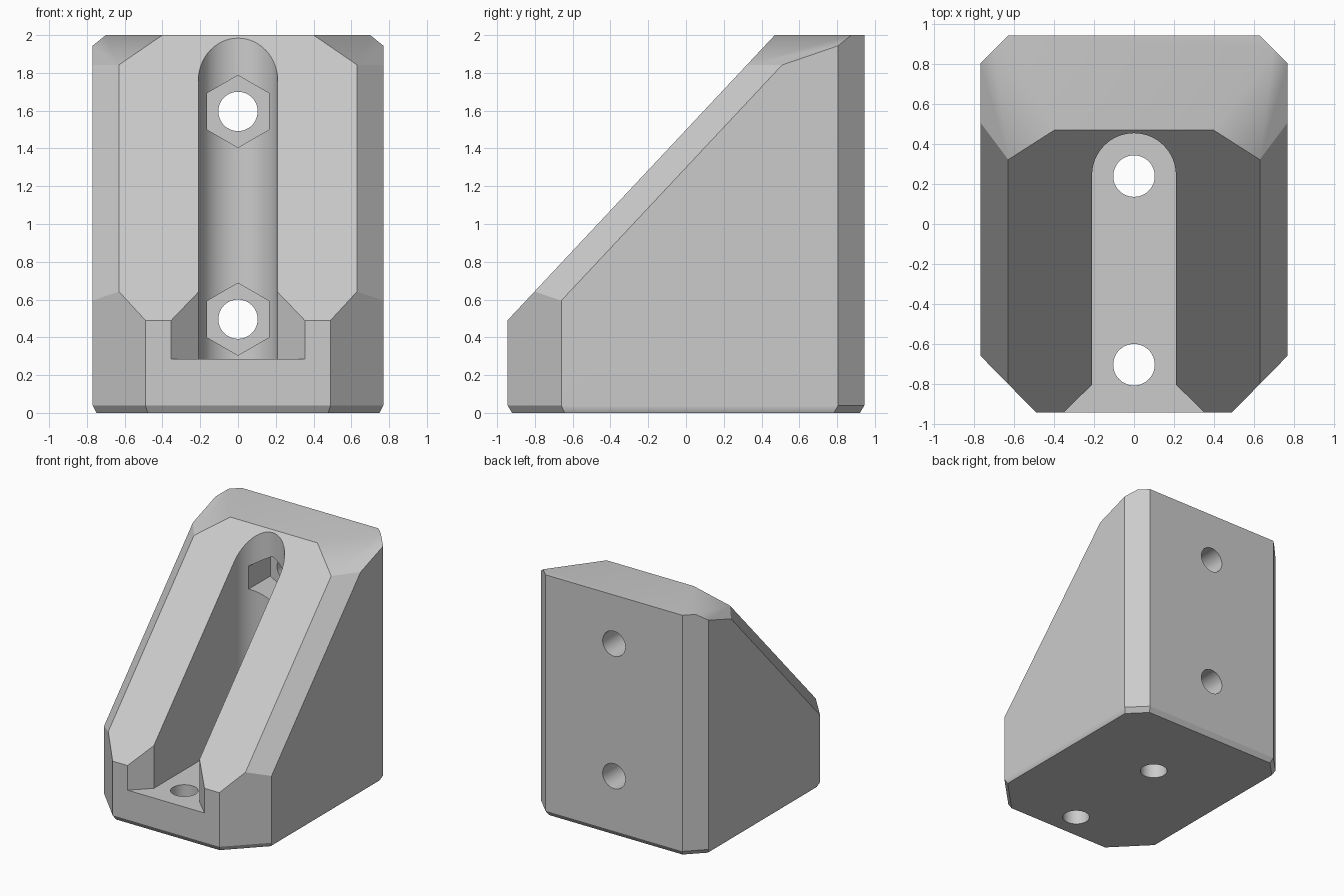
import bpy, bmesh, math
from mathutils import Vector

cube = bpy.data.objects.get("Cube")
if cube:
    bpy.data.objects.remove(cube, do_unlink=True)

grey = bpy.data.materials.new("light grey")
grey.use_nodes = True
grey.diffuse_color = (0.6, 0.6, 0.6, 1)
grey.node_tree.nodes["Principled BSDF"].inputs["Base Color"].default_value = (0.6, 0.6, 0.6, 1)


def make_object(name, bm):
    bmesh.ops.recalc_face_normals(bm, faces=bm.faces)
    mesh = bpy.data.meshes.new(name)
    bm.to_mesh(mesh)
    bm.free()
    mesh.materials.append(grey)
    obj = bpy.data.objects.new(name, mesh)
    bpy.context.collection.objects.link(obj)
    return obj


def loft(rings):
    """Closed solid through a stack of (outline, z, scale) rings."""
    bm = bmesh.new()
    loops = [[bm.verts.new((x * s, y * s, z)) for x, y in outline] for outline, z, s in rings]
    n = len(loops[0])
    for low, high in zip(loops, loops[1:]):
        for i in range(n):
            j = (i + 1) % n
            bm.faces.new((low[i], low[j], high[j], high[i]))
    bm.faces.new(loops[0][::-1])
    bm.faces.new(loops[-1])
    return bm


def slice_off(bm, point, normal):
    """Remove everything on the normal's side and cap the cut."""
    cut = bmesh.ops.bisect_plane(bm, geom=bm.verts[:] + bm.edges[:] + bm.faces[:], dist=1e-5,
                                 plane_co=point, plane_no=normal, clear_outer=True)
    edges = [e for e in cut["geom_cut"] if isinstance(e, bmesh.types.BMEdge)]
    bmesh.ops.edgeloop_fill(bm, edges=edges)


def polygon(radius, sides, start=0.0):
    angles = [start + math.tau * i / sides for i in range(sides)]
    return [(radius * math.cos(a), radius * math.sin(a)) for a in angles]


def subtract(target, cutter):
    cutter.hide_render = True
    mod = target.modifiers.new("cut", 'BOOLEAN')
    mod.operation, mod.solver, mod.object = 'DIFFERENCE', 'EXACT', cutter
    bpy.context.view_layer.objects.active = target
    bpy.ops.object.modifier_apply(modifier=mod.name)
    bpy.data.objects.remove(cutter, do_unlink=True)


# Body: corner-cut block with a tapered foot
half = [(0.49, -0.945), (0.77, -0.66), (0.77, 0.805), (0.63, 0.945)]
outline = half + [(-x, y) for x, y in reversed(half)]
bm = loft([(outline, 0, 0.974), (outline, 0.04, 1), (outline, 2, 1)])

# Sloping front, its side chamfers and the top corner chamfers
rise = 1.51 / 1.415
slice_off(bm, (0, -0.945, 0.49), Vector((0, -rise, 1)).normalized())
for side in (-1, 1):
    slice_off(bm, (side * 0.63, -0.805, 0.64), Vector((side * 1.43, -rise, 1)).normalized())
    slice_off(bm, (side * 0.40, 0.47, 2), Vector((side * 0.402, -0.298, 0.867)).normalized())
body = make_object("corner_bracket", bm)

# Slot: round at the back, flared at the front
arc = [(0.21 * math.cos(math.pi * i / 32), 0.245 + 0.21 * math.sin(math.pi * i / 32))
       for i in range(33)]
slot = [(0.41, -1.0), (0.21, -0.805)] + arc + [(-0.21, -0.805), (-0.41, -1.0)]
subtract(body, make_object("slot_cutter", loft([(slot, 0.285, 1), (slot, 2.3, 1)])))

# Bolt holes through the floor
circle = polygon(0.104, 48)
for y in (-0.705, 0.24):
    hole = make_object("floor_hole_cutter", loft([(circle, -0.2, 1), (circle, 0.4, 1)]))
    hole.location.y = y
    bpy.context.view_layer.update()
    subtract(body, hole)

# Bolt holes and hexagonal nut pockets in the back wall
hexagon = polygon(0.191, 6, math.pi / 2)
for z in (0.496, 1.596):
    for name, shape, near, far in (("nut_pocket_cutter", hexagon, 0.25, 0.66),
                                   ("wall_hole_cutter", circle, 0.3, 1.2)):
        cutter = make_object(name, loft([(shape, -far, 1), (shape, -near, 1)]))
        cutter.rotation_euler.x = math.pi / 2
        cutter.location.z = z
        bpy.context.view_layer.update()
        subtract(body, cutter)

# Smooth curved walls, crisp edges
bpy.ops.object.select_all(action='DESELECT')
body.select_set(True)
bpy.context.view_layer.objects.active = body
bpy.ops.object.shade_smooth_by_angle(angle=math.radians(30))
weighted = body.modifiers.new("weighted normals", 'WEIGHTED_NORMAL')
weighted.keep_sharp = True
